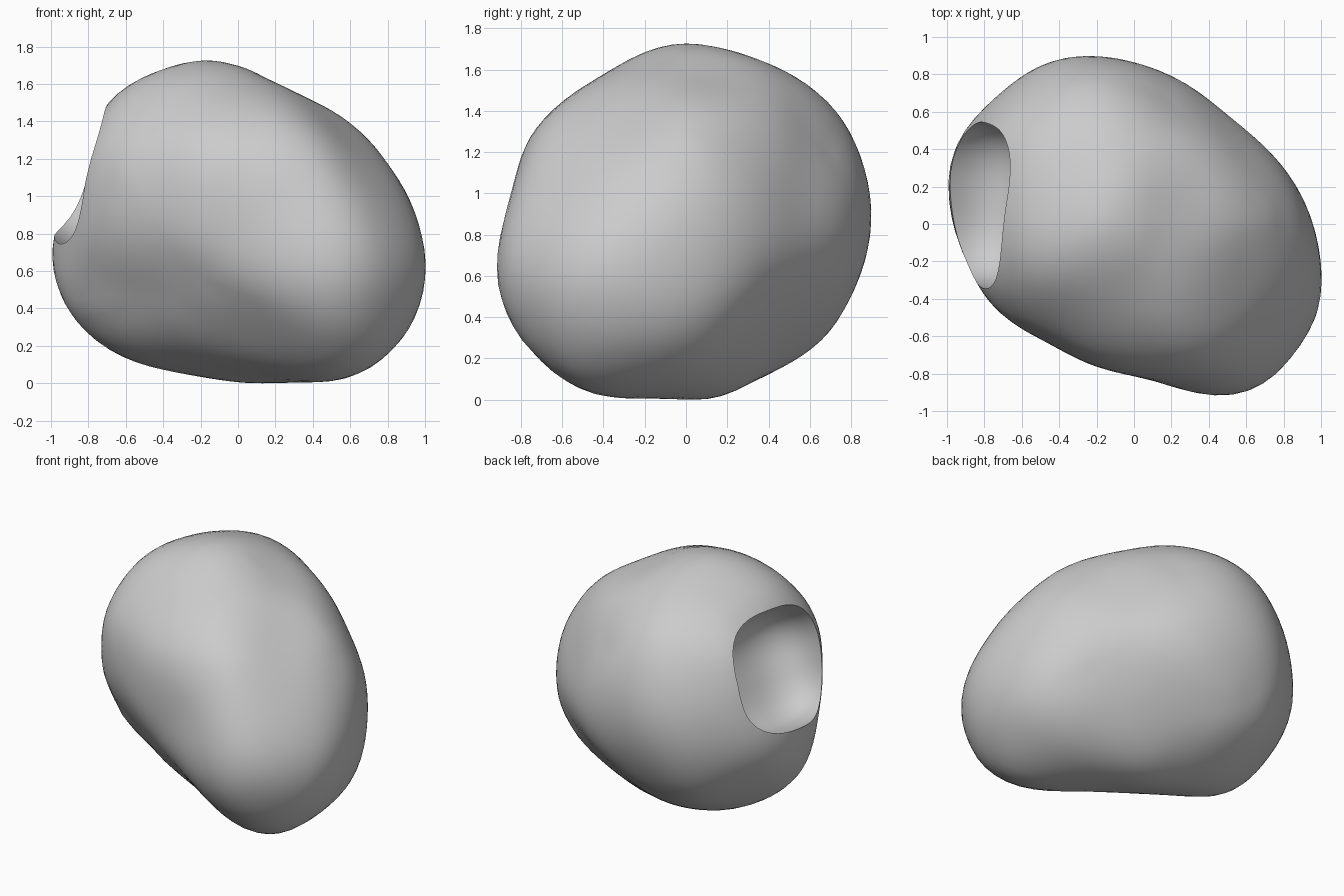
import bpy, bmesh, math
from mathutils import Vector

if "Cube" in bpy.data.objects:
    bpy.data.objects.remove(bpy.data.objects["Cube"])

CENTRE = Vector((0, 0, 0.85))

# outline curves, measured from the body centre in each viewing plane
front = [(-.99, -.15), (-.9, -.43), (-.75, -.63), (-.4, -.81), (0, -.85), (.55, -.815), (.82, -.66),
         (.97, -.42), (.99, -.07), (.8, .33), (.45, .65), (.1, .82), (-.2, .85), (-.5, .79), (-.7, .63)]
side = [(-.9, -.2), (-.83, -.49), (-.62, -.78), (-.2, -.835), (.15, -.85), (.45, -.73), (.75, -.45),
        (.9, 0), (.82, .35), (.68, .6), (.35, .81), (0, .85), (-.2, .84), (-.68, .51), (-.82, .25)]
top = [(-1, .2), (-.93, -.1), (-.78, -.4), (-.45, -.64), (0, -.81), (.45, -.9), (.7, -.84), (.92, -.65),
       (1, -.27), (.92, .1), (.7, .4), (.3, .74), (-.2, .9), (-.6, .79), (-.95, .43)]
front_right = [(-.05, .877), (.38, .75), (.6, .48), (.8, -.14), (.72, -.57), (.51, -.86), (.17, -1.01),
               (.01, -.99), (-.3, -.74), (-.7, -.2), (-.85, .14), (-.79, .48), (-.57, .73)]
back_left = [(.04, .79), (.41, .73), (.7, .5), (.85, .23), (.85, -.17), (.7, -.59), (.52, -.78),
             (.21, -.86), (-.25, -.78), (-.62, -.44), (-.8, -.04), (-.69, .36), (-.41, .67)]
back_right = [(.13, .8), (.59, .7), (.9, .39), (.975, .02), (.95, -.35), (.65, -.71), (.41, -.78),
              (-.21, -.75), (-.73, -.72), (-.92, -.57), (-1.08, -.2), (-.95, .17), (-.58, .54)]


def smooth_outline(pts):
    p = [Vector(q) for q in pts]
    n = len(p)
    mid = [((p[i] + p[(i + 1) % n]) * 9 - p[i - 1] - p[(i + 2) % n]) / 16 for i in range(n)]
    return p + mid


def angled_axes(cx, cy, elevation):
    """Right and up axes of a tilted viewing plane."""
    to_cam = Vector((cx, cy, 0)).normalized()
    right = Vector((-to_cam.y, to_cam.x, 0))
    e = math.radians(elevation)
    return right, Vector((0, 0, math.cos(e))) - to_cam * math.sin(e)


X, Y, Z = Vector((1, 0, 0)), Vector((0, 1, 0)), Vector((0, 0, 1))
views = ((angled_axes(1, -1, 20), front_right), (angled_axes(-1, 1, 20), back_left),
         (angled_axes(1, 1, -20), back_right), ((X, Z), front), ((Y, Z), side), ((X, Y), top))

# flat limits that wrap the body in every viewing plane
limits = []
for (right, up), pts in views:
    outline = smooth_outline(pts)
    for k in range(24):
        a = math.tau * k / 24
        n2 = Vector((math.cos(a), math.sin(a)))
        limits.append((right * n2.x + up * n2.y, max(q.dot(n2) for q in outline)))

# body: a sphere whose radius is trimmed to the limits, rounded, then eased back out to touch them
bm = bmesh.new()
bmesh.ops.create_icosphere(bm, subdivisions=5, radius=1)
unit = [v.co.normalized() for v in bm.verts]
bm.verts.index_update()
near = [[e.other_vert(v).index for e in v.link_edges] for v in bm.verts]
rad = [min(h / n.dot(u) for n, h in limits if n.dot(u) > 0.2) for u in unit]


def soften(r, times):
    for step in range(times):
        r = [0.4 * r[i] + 0.6 * sum(r[j] for j in near[i]) / len(near[i]) for i in range(len(r))]
    return r


rad = soften(rad, 14)
for step in range(6):
    for n, h in limits:
        cur, k = max((unit[i].dot(n) * rad[i], i) for i in range(len(rad)))
        gain, c = 0.4 * (h / cur - 1), unit[k]
        for i, u in enumerate(unit):
            d = u.dot(c)
            if d > 0.7:
                rad[i] *= 1 + gain * math.exp((d - 1) * 14)
rad = soften(rad, 2)
for v, u, r in zip(bm.verts, unit, rad):
    v.co = u * r + CENTRE
low = min(v.co.z for v in bm.verts)
bmesh.ops.translate(bm, verts=bm.verts, vec=(0, 0, -low))


def add_object(name, mesh_bm):
    me = bpy.data.meshes.new(name)
    mesh_bm.to_mesh(me)
    mesh_bm.free()
    ob = bpy.data.objects.new(name, me)
    bpy.context.collection.objects.link(ob)
    return ob


body = add_object("hollow_body", bm)

# mouth: rounded-square hollow sunk into the upper left end
cb = bmesh.new()
bmesh.ops.create_icosphere(cb, subdivisions=5, radius=1)
N = Vector((-.86, .05, .5)).normalized()
U = Vector((.5, -.12, .86))
U = (U - N * U.dot(N)).normalized()
V = N.cross(U)
for v in cb.verts:
    c = v.co * sum(abs(t) ** 2.8 for t in v.co) ** (-1 / 2.8)
    v.co = Vector((-.81, .1, 1.12)) + U * c.x * .39 + V * c.y * .44 + N * c.z * .36
cutter = add_object("mouth_cutter", cb)
cutter.hide_render = True

mod = body.modifiers.new("mouth", 'BOOLEAN')
mod.object = cutter
mod.operation = 'DIFFERENCE'
mod.solver = 'EXACT'
bpy.context.view_layer.objects.active = body
body.select_set(True)
bpy.ops.object.modifier_apply(modifier="mouth")
bpy.data.objects.remove(cutter)
bpy.ops.object.shade_smooth_by_angle(angle=math.radians(45))
